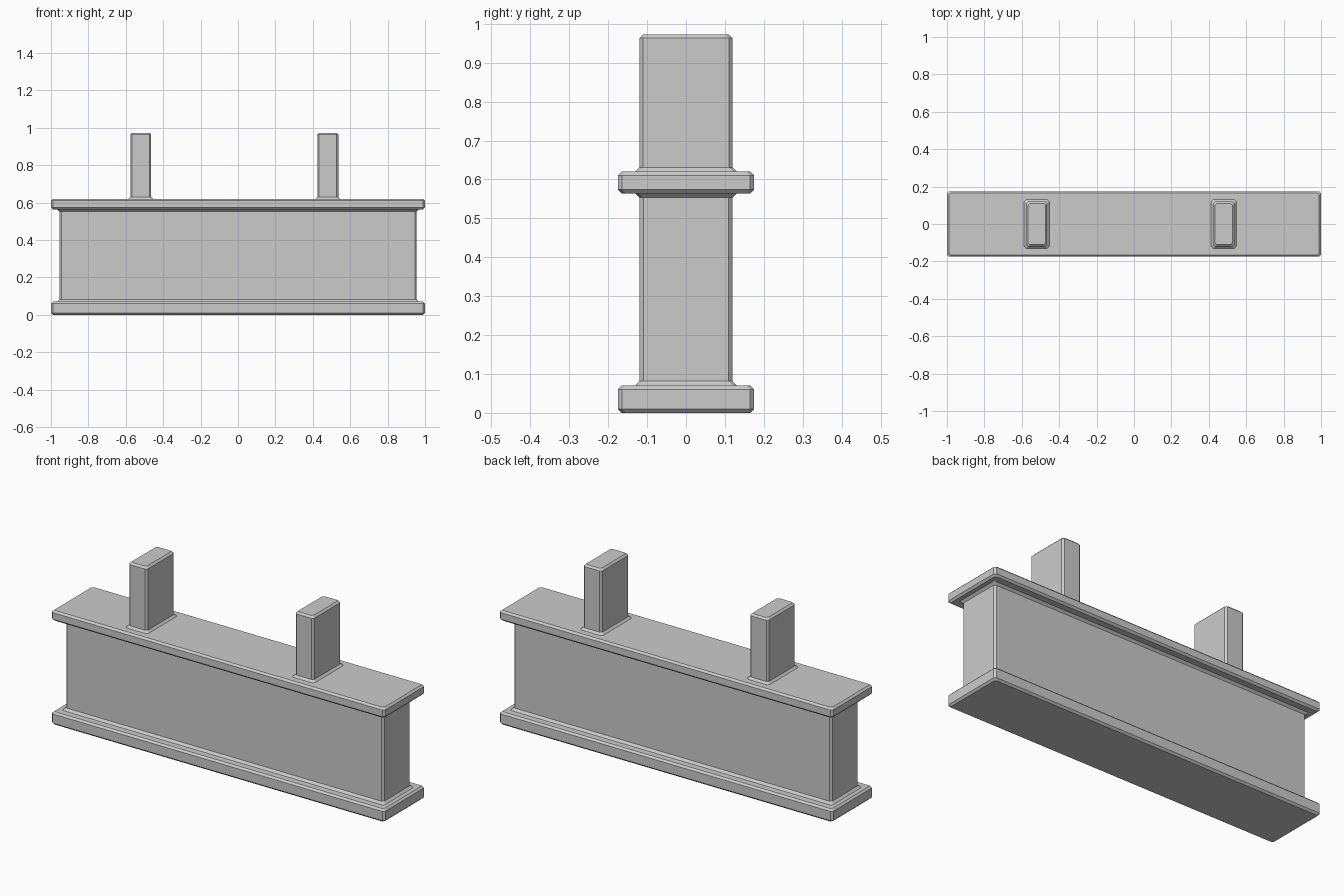
import bpy, bmesh

if "Cube" in bpy.data.objects:
    bpy.data.objects.remove(bpy.data.objects["Cube"])

CH = 0.01  # chamfer width


def ring(bm, cx, hx, hy, z):
    """Rectangle with cut corners at height z."""
    a, b = hx - CH, hy - CH
    pts = [(hx, -b), (hx, b), (a, hy), (-a, hy), (-hx, b), (-hx, -b), (-a, -hy), (a, -hy)]
    return [bm.verts.new((cx + x, y, z)) for x, y in pts]


def stack(name, cx, profile, cap_bottom=True):
    """Loft cut-corner rectangles (half x, half y, z) from bottom to top."""
    bm = bmesh.new()
    rings = [ring(bm, cx, *p) for p in profile]
    for lo, hi in zip(rings, rings[1:]):
        for i in range(8):
            j = (i + 1) % 8
            bm.faces.new((lo[i], lo[j], hi[j], hi[i]))
    bm.faces.new(rings[-1])
    if cap_bottom:
        bm.faces.new(rings[0][::-1])
    bmesh.ops.recalc_face_normals(bm, faces=bm.faces)
    if not cap_bottom:
        top = max(bm.faces, key=lambda f: f.calc_center_median().z)
        if top.normal.z < 0:
            bmesh.ops.reverse_faces(bm, faces=bm.faces)
    mesh = bpy.data.meshes.new(name)
    bm.to_mesh(mesh)
    bm.free()
    obj = bpy.data.objects.new(name, mesh)
    bpy.context.collection.objects.link(obj)
    return obj


# Wall: base plinth, recessed body and overhanging cap in one profile
stack("wall", 0, [
    (0.99, 0.165, 0.0), (1.0, 0.175, 0.01), (1.0, 0.175, 0.06), (0.99, 0.165, 0.07),
    (0.967, 0.131, 0.07), (0.955, 0.119, 0.082),
    (0.955, 0.119, 0.553), (0.967, 0.131, 0.564),
    (0.99, 0.165, 0.564), (1.0, 0.175, 0.574), (1.0, 0.175, 0.61), (0.99, 0.165, 0.62),
])

# Two posts with flared feet standing on the cap
for name, x in (("left_post", -0.52), ("right_post", 0.48)):
    stack(name, x, [
        (0.067, 0.131, 0.62), (0.056, 0.12, 0.631),
        (0.056, 0.12, 0.963), (0.046, 0.11, 0.973),
    ], cap_bottom=False)
